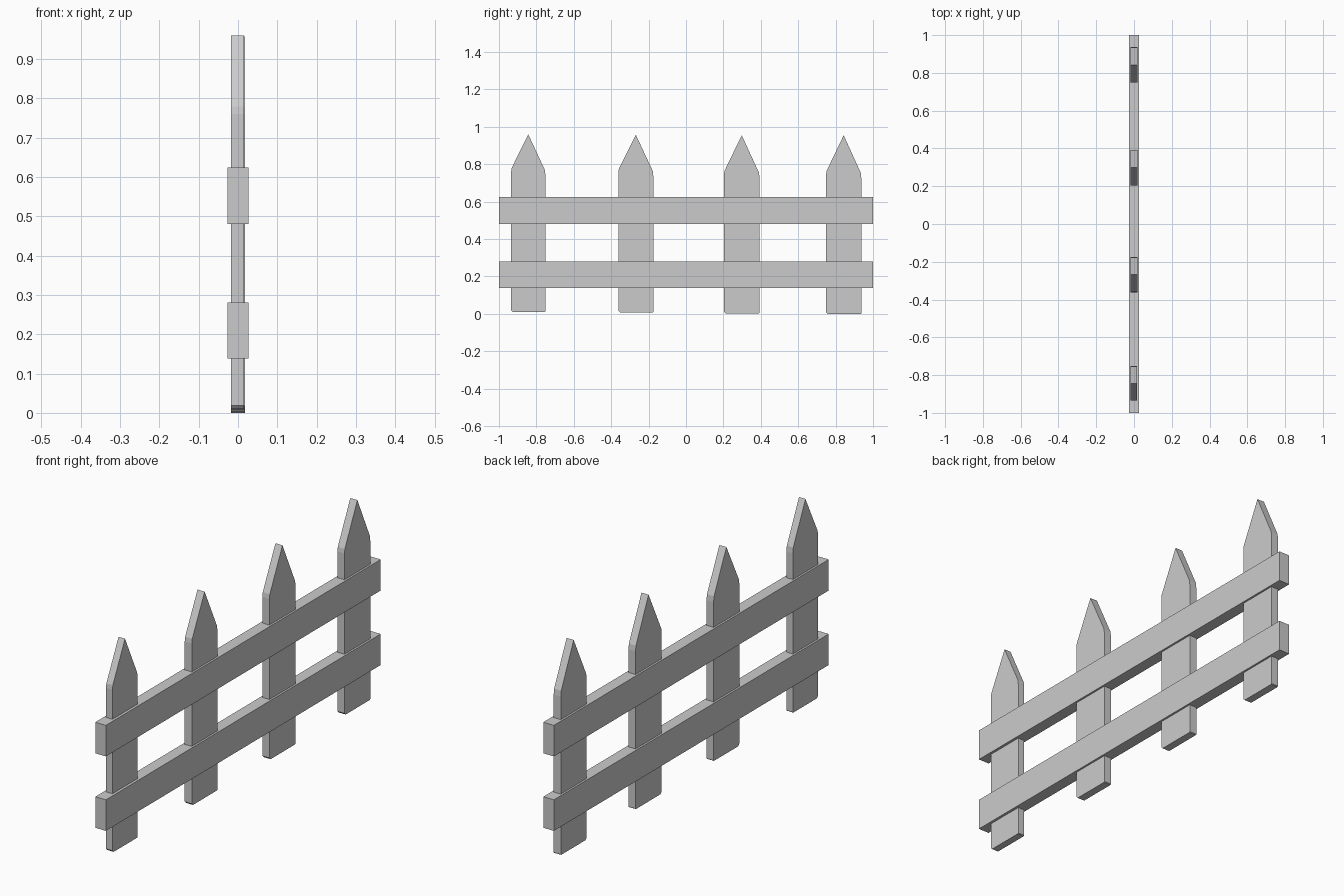
import bpy, bmesh

if "Cube" in bpy.data.objects:
    bpy.data.objects.remove(bpy.data.objects["Cube"])


def picket(name, y0, y1, bottom, shoulder, peak, x0, x1):
    mid = (y0 + y1) / 2
    c = 0.009
    # Pointed outline with one clipped foot corner and softened shoulders
    outline = [(y0 + c, bottom), (y1 - 0.003, bottom), (y1, bottom + 0.003),
               (y1, shoulder - 0.025), (y1 - 0.003, shoulder), (mid, peak),
               (y0 + 0.003, shoulder + 0.01), (y0, shoulder - 0.01), (y0, bottom + c)]
    bm = bmesh.new()
    face = bm.faces.new([bm.verts.new((x0, y, z)) for y, z in outline])
    ext = bmesh.ops.extrude_face_region(bm, geom=[face])
    verts = [g for g in ext["geom"] if isinstance(g, bmesh.types.BMVert)]
    bmesh.ops.translate(bm, verts=verts, vec=(x1 - x0, 0, 0))
    bmesh.ops.recalc_face_normals(bm, faces=bm.faces)
    mesh = bpy.data.meshes.new(name)
    bm.to_mesh(mesh)
    bm.free()
    bpy.context.collection.objects.link(bpy.data.objects.new(name, mesh))


def rail(name, z0, z1):
    bpy.ops.mesh.primitive_cube_add(size=1, location=(0, 0, (z0 + z1) / 2))
    ob = bpy.context.object
    ob.name = name
    ob.scale = (0.054, 2.0, z1 - z0)


# Horizontal rails
rail("lower_rail", 0.138, 0.281)
rail("upper_rail", 0.481, 0.624)

# Upright pointed boards, each slightly different
boards = [(-0.935, -0.752, 0.010, 0.770, 0.960, -0.018, 0.015),
          (-0.362, -0.175, 0.008, 0.765, 0.958, -0.018, 0.018),
          (0.203, 0.393, 0.003, 0.755, 0.955, -0.018, 0.018),
          (0.749, 0.937, 0.000, 0.755, 0.955, -0.018, 0.018)]
for i, b in enumerate(boards):
    picket(f"picket_{i + 1}", *b)
